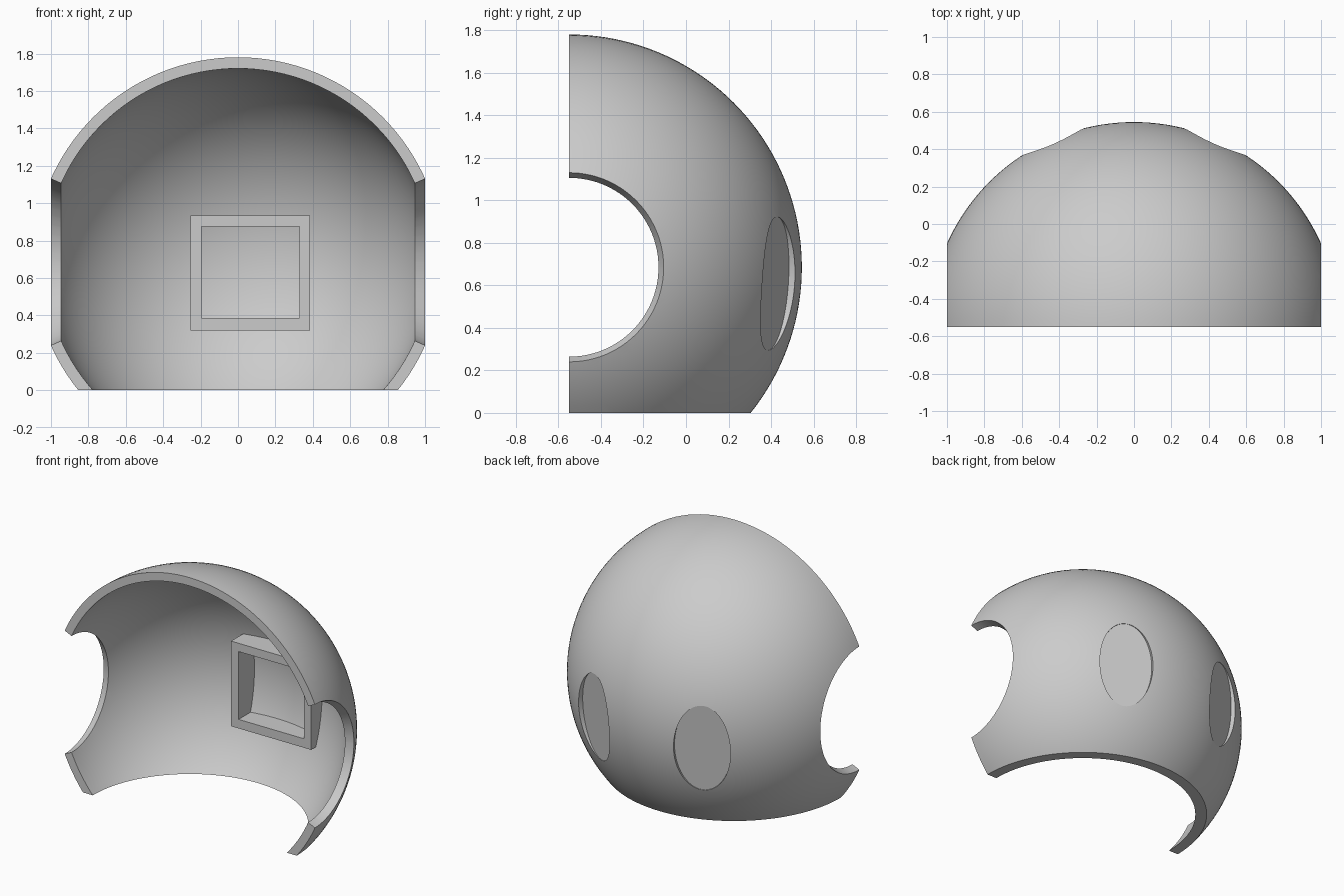
import bpy, bmesh, math
from mathutils import Matrix, Vector

if "Cube" in bpy.data.objects:
    bpy.data.objects.remove(bpy.data.objects["Cube"])

CENTRE = Vector((0, -0.55, 0.685))   # middle of the spherical shell
OUTER, INNER = 1.095, 1.035
HOLE_SLOPE = 0.445                   # side hole radius per unit of distance

grey = bpy.data.materials.new("light_grey")
grey.use_nodes = True
grey.diffuse_color = (0.6, 0.6, 0.6, 1)
grey.node_tree.nodes["Principled BSDF"].inputs["Base Color"].default_value = (0.6, 0.6, 0.6, 1)


def make(name, bm):
    bmesh.ops.recalc_face_normals(bm, faces=bm.faces)
    mesh = bpy.data.meshes.new(name)
    bm.to_mesh(mesh)
    bm.free()
    mesh.materials.append(grey)
    obj = bpy.data.objects.new(name, mesh)
    bpy.context.collection.objects.link(obj)
    return obj


def box(name, lo, hi):
    lo, hi = Vector(lo), Vector(hi)
    bm = bmesh.new()
    bmesh.ops.create_cube(bm, size=1, matrix=Matrix.Translation((lo + hi) / 2)
                          @ Matrix.Diagonal((*(hi - lo), 1)))
    return make(name, bm)


def cone(name, r1, r2, depth, matrix):
    bm = bmesh.new()
    bmesh.ops.create_cone(bm, cap_ends=True, segments=96, radius1=r1, radius2=r2,
                          depth=depth, matrix=matrix)
    return make(name, bm)


def carve(obj, cutters, operation="DIFFERENCE"):
    for cutter in cutters:
        mod = obj.modifiers.new("carve", "BOOLEAN")
        mod.operation, mod.solver, mod.object = operation, "EXACT", cutter
    graph = bpy.context.evaluated_depsgraph_get()
    mesh = bpy.data.meshes.new_from_object(obj.evaluated_get(graph))
    obj.modifiers.clear()
    obj.data = mesh
    for cutter in cutters:
        bpy.data.objects.remove(cutter)


def dome(name, profile):
    # Spin a profile of (radius, angle) points about the front-back axis
    bm = bmesh.new()
    verts = [bm.verts.new(CENTRE + r * Vector((math.sin(a), math.cos(a), 0))) for r, a in profile]
    edges = [bm.edges.new(pair) for pair in zip(verts, verts[1:])]
    bmesh.ops.spin(bm, geom=verts + edges, cent=CENTRE, axis=(0, 1, 0),
                   angle=math.tau, steps=128)
    bmesh.ops.remove_doubles(bm, verts=bm.verts, dist=0.0001)
    return make(name, bm)


# Half-spherical shell
angles = [i * math.pi / 2 / 40 for i in range(41)]
shell = dome("shell", [(OUTER, a) for a in angles] + [(INNER, a) for a in reversed(angles)])

cutters = [box("base_cutter", (-2, -2, -1), (2, 2, 0))]
for side in (-1, 1):
    # Round side opening with walls pointing at the sphere's middle
    reach = 1.4
    cutters.append(cone("opening_cutter", 0, reach * HOLE_SLOPE, reach,
                        Matrix.Translation(CENTRE + Vector((side * reach / 2, 0, 0)))
                        @ Matrix.Rotation(side * math.pi / 2, 4, "Y")))
    # Oval flat-floored recess on the back
    turn, dip = math.radians(23.7), math.radians(4.2)
    out = Vector((side * math.sin(turn) * math.cos(dip), math.cos(turn) * math.cos(dip), -math.sin(dip)))
    depth = 0.4
    cutters.append(cone("recess_cutter", 1, 1, depth,
                        Matrix.Translation(CENTRE + out * (1.046 + depth / 2))
                        @ out.to_track_quat("Z", "Y").to_matrix().to_4x4()
                        @ Matrix.Diagonal((0.19, 0.315, 1, 1))))
carve(shell, cutters)

# Square frame standing on the inside of the shell
frame = box("inner_frame", (-0.255, 0.285, 0.32), (0.385, 0.7, 0.935))
carve(frame, [box("frame_cutter", (-0.195, 0, 0.385), (0.33, 1, 0.875))])
carve(frame, [dome("frame_limit", [(0, 0)] + [(1.04, a) for a in angles] + [(0, 0)])], "INTERSECT")

# Smooth curved faces, sharp rims
for obj in (shell, frame):
    bpy.ops.object.select_all(action="DESELECT")
    obj.select_set(True)
    bpy.context.view_layer.objects.active = obj
    bpy.ops.object.shade_smooth_by_angle(angle=math.radians(15))
